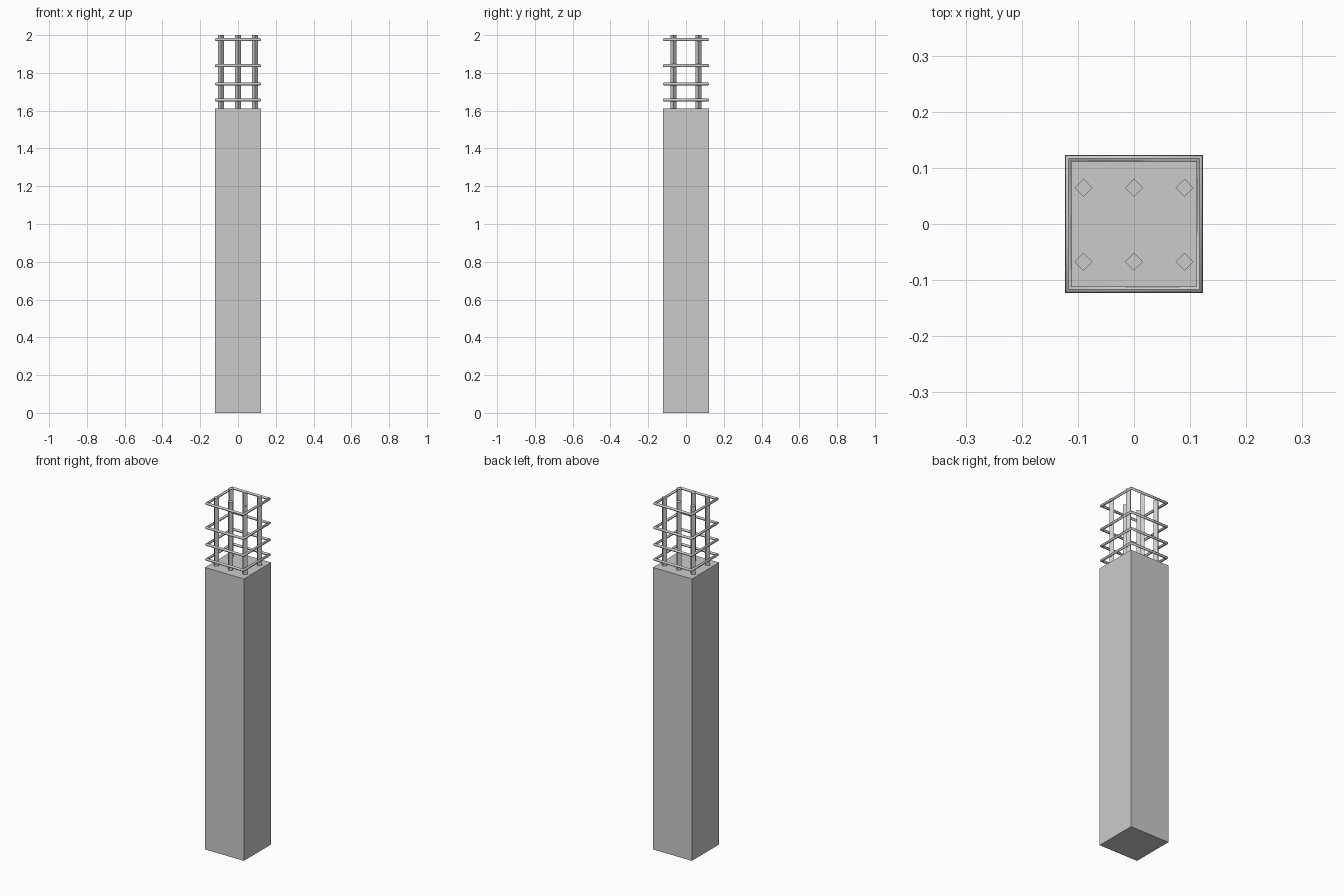
import bpy
from math import pi

if "Cube" in bpy.data.objects:
    bpy.data.objects.remove(bpy.data.objects["Cube"])

HALF = 0.123      # half width of the concrete column
COL_TOP = 1.612

# Concrete column
bpy.ops.mesh.primitive_cube_add(size=1, location=(0, 0, COL_TOP / 2))
column = bpy.context.object
column.name = "concrete_column"
column.scale = (2 * HALF, 2 * HALF, COL_TOP)
bpy.ops.object.transform_apply(location=False, rotation=False, scale=True)

# Six four-sided vertical bars, slightly sunk into the concrete
bottom, top = COL_TOP - 0.02, 2.0
for row, y in (("front", -0.067), ("back", 0.065)):
    for side, x in (("left", -0.09), ("middle", 0), ("right", 0.09)):
        bpy.ops.mesh.primitive_cylinder_add(
            vertices=4, radius=0.016, depth=top - bottom,
            location=(x, y, (top + bottom) / 2))
        bpy.context.object.name = f"bar_{row}_{side}"

# Square tie rings around the bars
for i, z in enumerate((1.657, 1.742, 1.838, 1.976)):
    bpy.ops.mesh.primitive_torus_add(
        major_segments=4, minor_segments=8,
        major_radius=0.165, minor_radius=0.008,
        location=(0, 0, z), rotation=(0, 0, pi / 4))
    ring = bpy.context.object
    ring.name = f"tie_ring_{i + 1}"
    bpy.ops.object.shade_smooth_by_angle(angle=pi / 3)
